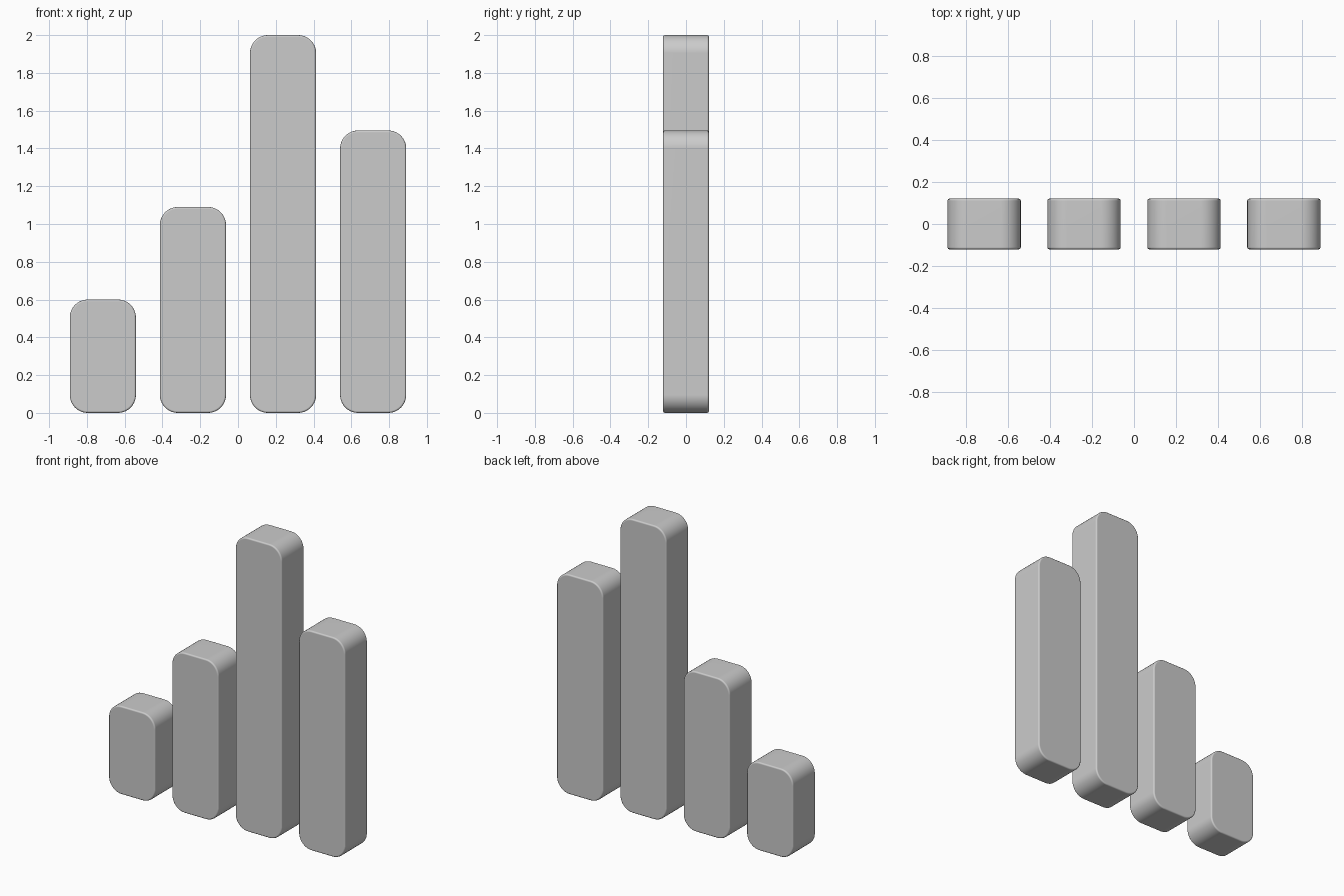
import bpy, bmesh

if "Cube" in bpy.data.objects:
    bpy.data.objects.remove(bpy.data.objects["Cube"])

WIDTH, DEPTH = 0.35, 0.242
CORNER, EDGE = 0.095, 0.01


def rounded_bar(name, x, height):
    bm = bmesh.new()
    bmesh.ops.create_cube(bm, size=1)
    for v in bm.verts:
        v.co = (v.co.x * WIDTH + x, v.co.y * DEPTH, (v.co.z + 0.5) * height)

    # Large rounding of the four edges running front to back
    long_edges = [e for e in bm.edges
                  if abs(e.verts[0].co.y - e.verts[1].co.y) > DEPTH / 2]
    bmesh.ops.bevel(bm, geom=long_edges, offset=CORNER, offset_type='OFFSET',
                    segments=10, profile=0.5, affect='EDGES')

    # Fine softening of the front and back outlines
    rims = [e for e in bm.edges
            if abs(e.verts[0].co.y - e.verts[1].co.y) < 1e-5]
    bmesh.ops.bevel(bm, geom=rims, offset=EDGE, offset_type='OFFSET',
                    segments=3, profile=0.5, affect='EDGES')

    mesh = bpy.data.meshes.new(name)
    bm.to_mesh(mesh)
    bm.free()
    mesh.shade_smooth()
    obj = bpy.data.objects.new(name, mesh)
    bpy.context.collection.objects.link(obj)

    # Keep the broad faces flat under smooth shading
    mod = obj.modifiers.new("flat_faces", 'WEIGHTED_NORMAL')
    mod.keep_sharp = True


# Four chart bars, left to right
heights = [0.6, 1.09, 2.0, 1.495]
for i, h in enumerate(heights):
    rounded_bar(f"bar_{i + 1}", (i - 1.5) * 0.477, h)
